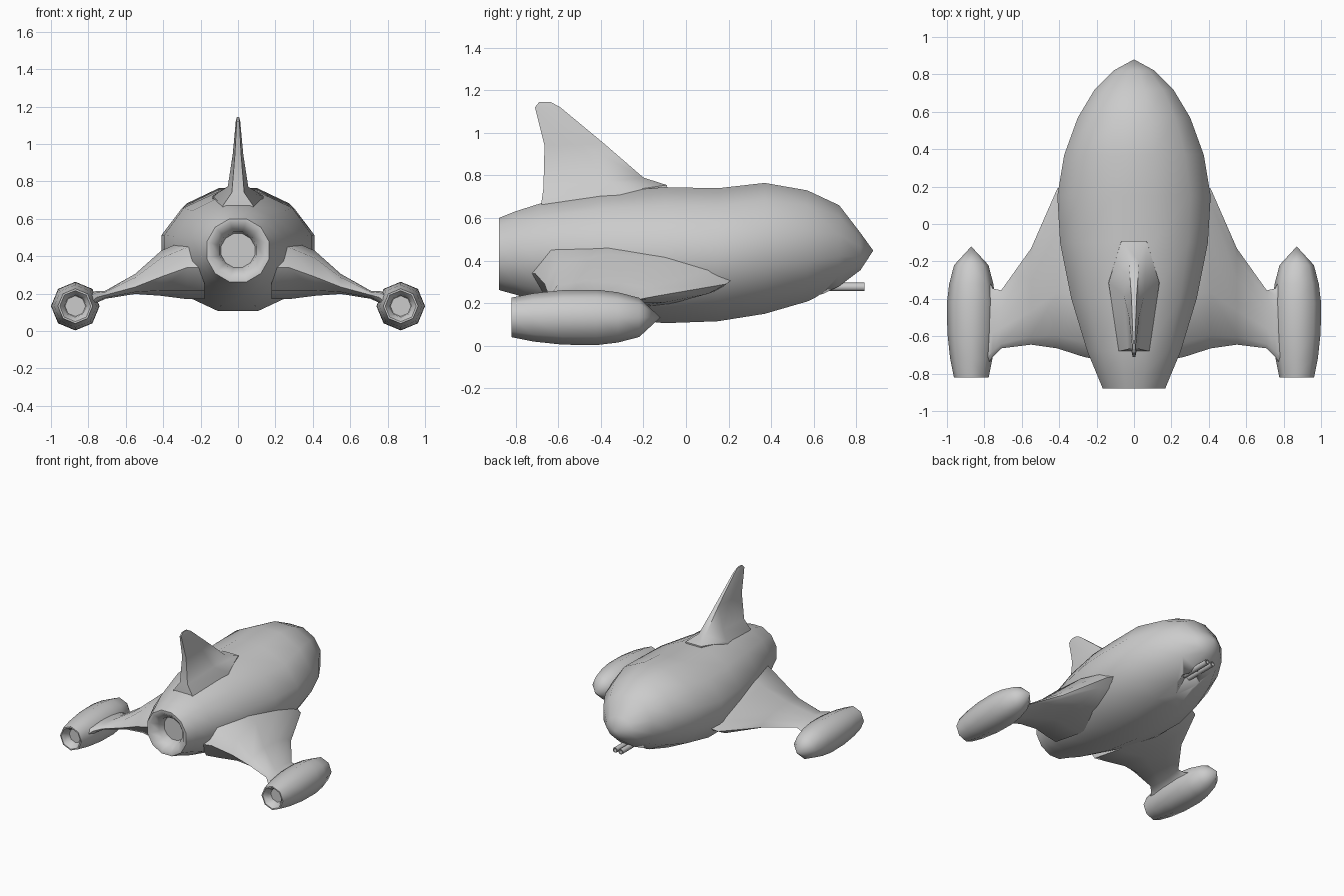
import bpy, bmesh, math
from mathutils import Vector, Matrix

if "Cube" in bpy.data.objects:
    bpy.data.objects.remove(bpy.data.objects["Cube"])


def loft(name, rings, mirror=False, angle=50):
    """Skin a list of equal-length rings, close both ends, shade smooth."""
    bm = bmesh.new()
    rows = [[bm.verts.new(p) for p in ring] for ring in rings]
    n = len(rows[0])
    for a, b in zip(rows, rows[1:]):
        for i in range(n):
            j = (i + 1) % n
            bm.faces.new((a[i], a[j], b[j], b[i]))
    bm.faces.new(rows[0][::-1])
    bm.faces.new(rows[-1])
    bmesh.ops.remove_doubles(bm, verts=bm.verts, dist=0.0005)
    bmesh.ops.recalc_face_normals(bm, faces=bm.faces)
    me = bpy.data.meshes.new(name)
    bm.to_mesh(me)
    bm.free()
    me.shade_smooth()
    me.set_sharp_from_angle(angle=math.radians(angle))
    ob = bpy.data.objects.new(name, me)
    bpy.context.collection.objects.link(ob)
    if mirror:
        ob.modifiers.new("mirror", "MIRROR").use_mirror_merge = False
    return ob


def y_ring(n, y, half_w, top, bot, x=0.0, offset=0.0):
    """Ring around the y axis; sizes are those of the visible outline."""
    k = max(abs(math.cos(offset)), 0.01)
    zc, hz = (top + bot) / 2, (top - bot) / 2
    pts = []
    for i in range(n):
        a = offset + 2 * math.pi * i / n
        pts.append((x + half_w / k * math.sin(a), y, zc + hz / k * math.cos(a)))
    return pts


# Hull: recessed nozzle at the back, pointed nose at +y
hull_stations = [
    (-0.78, 0.09, 0.52, 0.34), (-0.83, 0.10, 0.53, 0.33), (-0.88, 0.145, 0.577, 0.287),
    (-0.88, 0.167, 0.60, 0.262), (-0.80, 0.20, 0.632, 0.24), (-0.68, 0.25, 0.67, 0.20),
    (-0.40, 0.335, 0.72, 0.135), (-0.10, 0.395, 0.745, 0.106), (0.15, 0.41, 0.74, 0.115),
    (0.37, 0.373, 0.765, 0.15), (0.57, 0.30, 0.73, 0.208), (0.72, 0.21, 0.66, 0.28),
    (0.82, 0.11, 0.53, 0.355), (0.88, 0.0, 0.447, 0.447)]
hull = loft("hull", [y_ring(12, *s, offset=math.pi / 12) for s in hull_stations])

# Engine pods at the wing tips, eight-sided
pod_stations = [
    (-0.76, 0.055), (-0.79, 0.06), (-0.82, 0.083), (-0.82, 0.093), (-0.72, 0.113),
    (-0.58, 0.128), (-0.42, 0.13), (-0.32, 0.118), (-0.22, 0.092), (-0.12, 0.0)]
loft("engine_pod", [y_ring(8, y, r, 0.133 + r, 0.133 - r, x=0.87)
                    for y, r in pod_stations], mirror=True)


# Wings: x, leading y, trailing y, top z, bottom z, edge z
def wing_ring(x, lead, trail, top, bot, mid):
    upper = [(0.10, 0.45), (0.34, 0.85), (0.65, 1.0), (0.92, 0.72)]
    c = lead - trail
    pts = [(x, lead, mid)]
    pts += [(x, lead - c * t, mid + (top - mid) * h) for t, h in upper]
    pts += [(x, trail, mid)]
    pts += [(x, lead - c * t, mid + (bot - mid) * h) for t, h in reversed(upper)]
    return pts


wing_stations = [
    (0.18, 0.27, -0.73, 0.52, 0.17, 0.34), (0.27, 0.25, -0.71, 0.49, 0.17, 0.34),
    (0.41, 0.19, -0.665, 0.43, 0.188, 0.29), (0.55, -0.13, -0.645, 0.305, 0.198, 0.235),
    (0.71, -0.355, -0.665, 0.215, 0.172, 0.192), (0.755, -0.345, -0.71, 0.215, 0.15, 0.18),
    (0.80, -0.24, -0.78, 0.20, 0.09, 0.14)]
loft("wing", [wing_ring(*s) for s in wing_stations], mirror=True)


# Tail fin with its flared base: z, leading y, trailing y, half thickness
def fin_ring(z_lead, z_trail, lead, trail, w):
    side = [(0.0, 0.5), (0.38, 1.0), (1.0, 0.6)]
    pts = []
    for s, order in ((1, side), (-1, side[::-1])):
        for t, h in order:
            pts.append((s * w * h, lead + (trail - lead) * t,
                        z_lead + (z_trail - z_lead) * t))
    return pts


fin_stations = [
    (0.70, 0.62, -0.09, -0.68, 0.14), (0.755, 0.67, -0.09, -0.68, 0.135),
    (0.79, 0.74, -0.20, -0.67, 0.055), (0.95, 0.94, -0.385, -0.665, 0.028),
    (1.12, 1.12, -0.59, -0.71, 0.012), (1.145, 1.145, -0.635, -0.69, 0.006)]
loft("tail_fin", [fin_ring(*s) for s in fin_stations])

# Diamond gun recess under the nose
diamond = [Vector((math.sin(i * math.pi / 2) * 0.11, math.cos(i * math.pi / 2) * 0.14, 0))
           for i in range(4)]
cutter = loft("gun_recess_cutter", [[v * s + Vector((0, 0.63, z)) for v in diamond]
                                    for z, s in ((0.16, 1.3), (0.32, 0.15))])
cutter.hide_render = True
cutter.hide_viewport = True
cut = hull.modifiers.new("gun_recess", "BOOLEAN")
cut.operation = "DIFFERENCE"
cut.object = cutter

# Twin gun barrels, hollow at the muzzle
barrel = [(0.58, 0.02), (0.84, 0.02), (0.84, 0.013), (0.80, 0.013)]
loft("gun_barrel", [y_ring(10, y, r, 0.276 + r, 0.276 - r, x=0.024)
                    for y, r in barrel], mirror=True)
